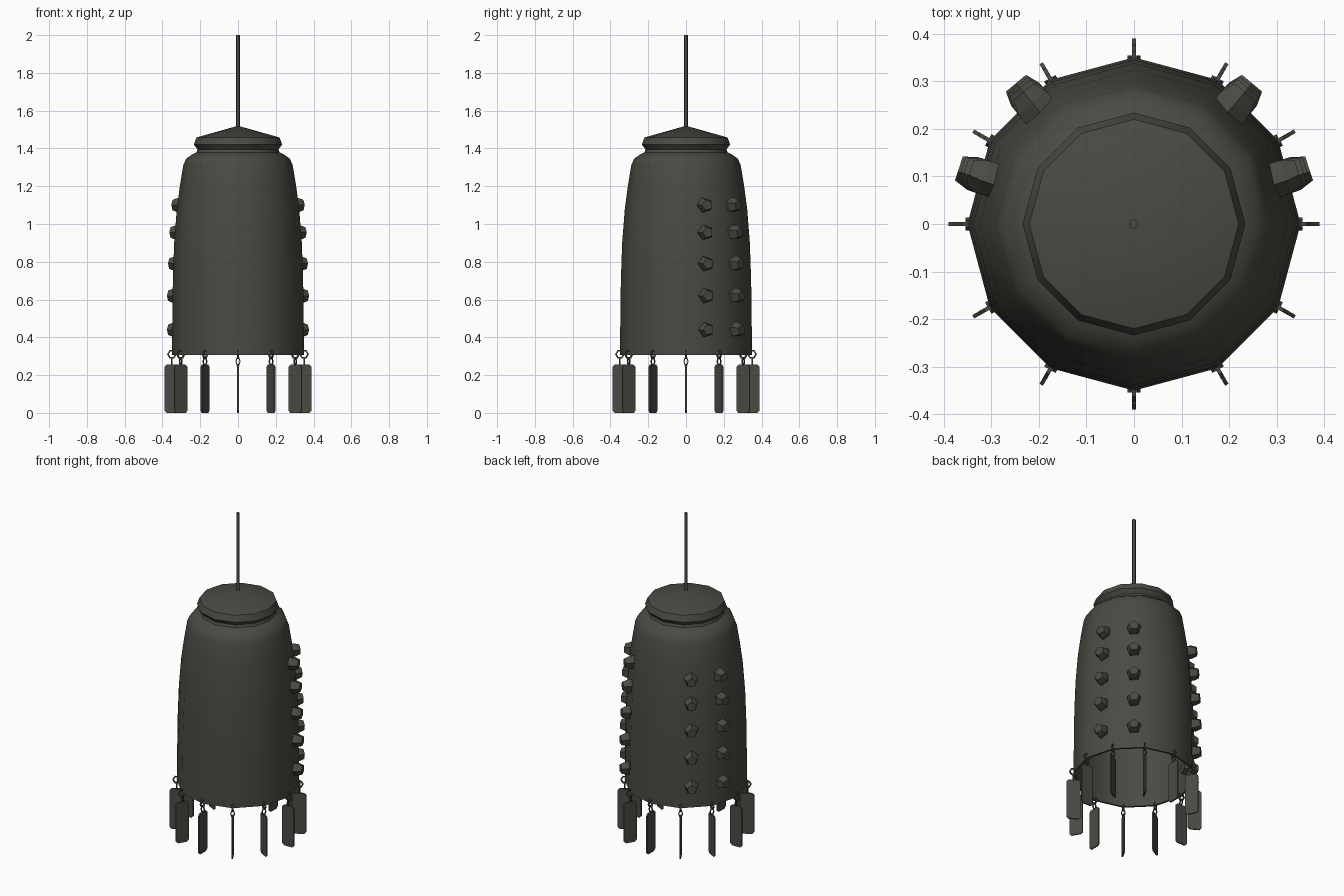
import bpy, bmesh, math
from mathutils import Matrix, Vector

if "Cube" in bpy.data.objects:
    bpy.data.objects.remove(bpy.data.objects["Cube"])

metal = bpy.data.materials.new("dark_olive_metal")
metal.diffuse_color = (0.068, 0.069, 0.056, 1)
metal.use_nodes = True
metal.node_tree.nodes["Principled BSDF"].inputs["Base Color"].default_value = metal.diffuse_color


def finish(name, bm, angle=None):
    bmesh.ops.recalc_face_normals(bm, faces=bm.faces)
    me = bpy.data.meshes.new(name)
    bm.to_mesh(me)
    bm.free()
    me.materials.append(metal)
    if angle:
        me.polygons.foreach_set("use_smooth", [True] * len(me.polygons))
        me.set_sharp_from_angle(angle=math.radians(angle))
    ob = bpy.data.objects.new(name, me)
    bpy.context.collection.objects.link(ob)
    return ob


def lathe(name, profile, sides, angle):
    """Revolve (radius, z) points; zero radius makes a pole."""
    bm = bmesh.new()
    rings = []
    for r, z in profile:
        if r == 0:
            rings.append([bm.verts.new((0, 0, z))] * sides)
        else:
            rings.append([bm.verts.new((r * math.cos(math.tau * i / sides),
                                        r * math.sin(math.tau * i / sides), z))
                          for i in range(sides)])
    for a, b in zip(rings, rings[1:]):
        for i in range(sides):
            j = (i + 1) % sides
            quad = list(dict.fromkeys((a[i], a[j], b[j], b[i])))
            bm.faces.new(quad)
    return finish(name, bm, angle)


def add_ring(bm, R, r, matrix, sides=6, section=4):
    """Low-poly link lying in the local XZ plane."""
    grid = []
    for i in range(sides):
        u = math.tau * i / sides
        row = []
        for k in range(section):
            v = math.tau * (k + 0.5) / section
            d = R + r * math.cos(v)
            row.append(bm.verts.new(matrix @ Vector(
                (d * math.cos(u), r * math.sin(v), d * math.sin(u)))))
        grid.append(row)
    for i in range(sides):
        for k in range(section):
            a, b = grid[i], grid[(i + 1) % sides]
            m = (k + 1) % section
            bm.faces.new((a[k], b[k], b[m], a[m]))


# Hollow twelve-sided bell: outer wall from crown down, then inner wall up
outer = [(0, 1.385), (0.21, 1.385), (0.245, 1.367), (0.275, 1.345), (0.29, 1.31),
         (0.308, 1.2), (0.324, 1.08), (0.338, 0.9), (0.345, 0.7), (0.35, 0.307)]
inner = [(0.338, 0.307), (0.333, 0.7), (0.326, 0.9), (0.312, 1.08), (0.296, 1.2),
         (0.278, 1.3), (0.24, 1.35), (0, 1.37)]
lathe("bell_body", outer + inner, 12, 50)

# Flared cap on the crown, with a shallow cone on top
lathe("bell_cap", [(0, 1.375), (0.222, 1.375), (0.214, 1.395), (0.234, 1.42),
                   (0.22, 1.458), (0, 1.52)], 12, 40)

# Hanging rod
lathe("hanging_rod", [(0, 1.49), (0.01, 1.49), (0.01, 2.0), (0, 2.0)], 8, 50)

# Four columns of tapered five-sided studs on the back half of the sides
bm = bmesh.new()
rows = [(0.44, 0.386), (0.62, 0.386), (0.79, 0.38), (0.955, 0.373), (1.10, 0.362)]
for deg, roll in ((18, 90), (50, 0), (130, 0), (162, -90)):
    for z, tip in rows:
        m = (Matrix.Rotation(math.radians(deg), 4, 'Z')
             @ Matrix.Translation((0, 0, z))
             @ Matrix.Rotation(math.radians(roll), 4, 'X'))
        loops = []
        for rad, x in ((0.042, tip - 0.09), (0.04, tip - 0.03), (0.029, tip)):
            loops.append([bm.verts.new(m @ Vector((
                x, rad * math.sin(math.tau * i / 5), rad * math.cos(math.tau * i / 5))))
                for i in range(5)])
        for a, b in zip(loops, loops[1:]):
            for i in range(5):
                j = (i + 1) % 5
                bm.faces.new((a[i], a[j], b[j], b[i]))
        bm.faces.new(loops[0])
        bm.faces.new(loops[-1])
finish("side_studs", bm)

# Twelve rim links, lower links and chamfered hanging plates
rim, low, tags = bmesh.new(), bmesh.new(), bmesh.new()
outline = [(-0.028, 0), (0.028, 0), (0.04, 0.012), (0.04, 0.243),
           (0.028, 0.255), (-0.028, 0.255), (-0.04, 0.243), (-0.04, 0.012)]
for n in range(12):
    spin = Matrix.Rotation(math.tau * n / 12, 4, 'Z')
    add_ring(rim, 0.021, 0.006, spin @ Matrix.Translation((0.35, 0, 0.31)))
    add_ring(low, 0.016, 0.005, spin @ Matrix.Translation((0.35, 0, 0.272))
             @ Matrix.Rotation(math.pi / 2, 4, 'Z')
             @ Matrix.Diagonal((0.7, 1, 1.25, 1)))
    sides = [[tags.verts.new(spin @ Vector((0.35 + x, y, z))) for x, z in outline]
             for y in (-0.004, 0.004)]
    for s in sides:
        tags.faces.new(s)
    for i in range(8):
        j = (i + 1) % 8
        tags.faces.new((sides[0][i], sides[0][j], sides[1][j], sides[1][i]))
finish("rim_links", rim)
finish("lower_links", low)
finish("hanging_plates", tags)
